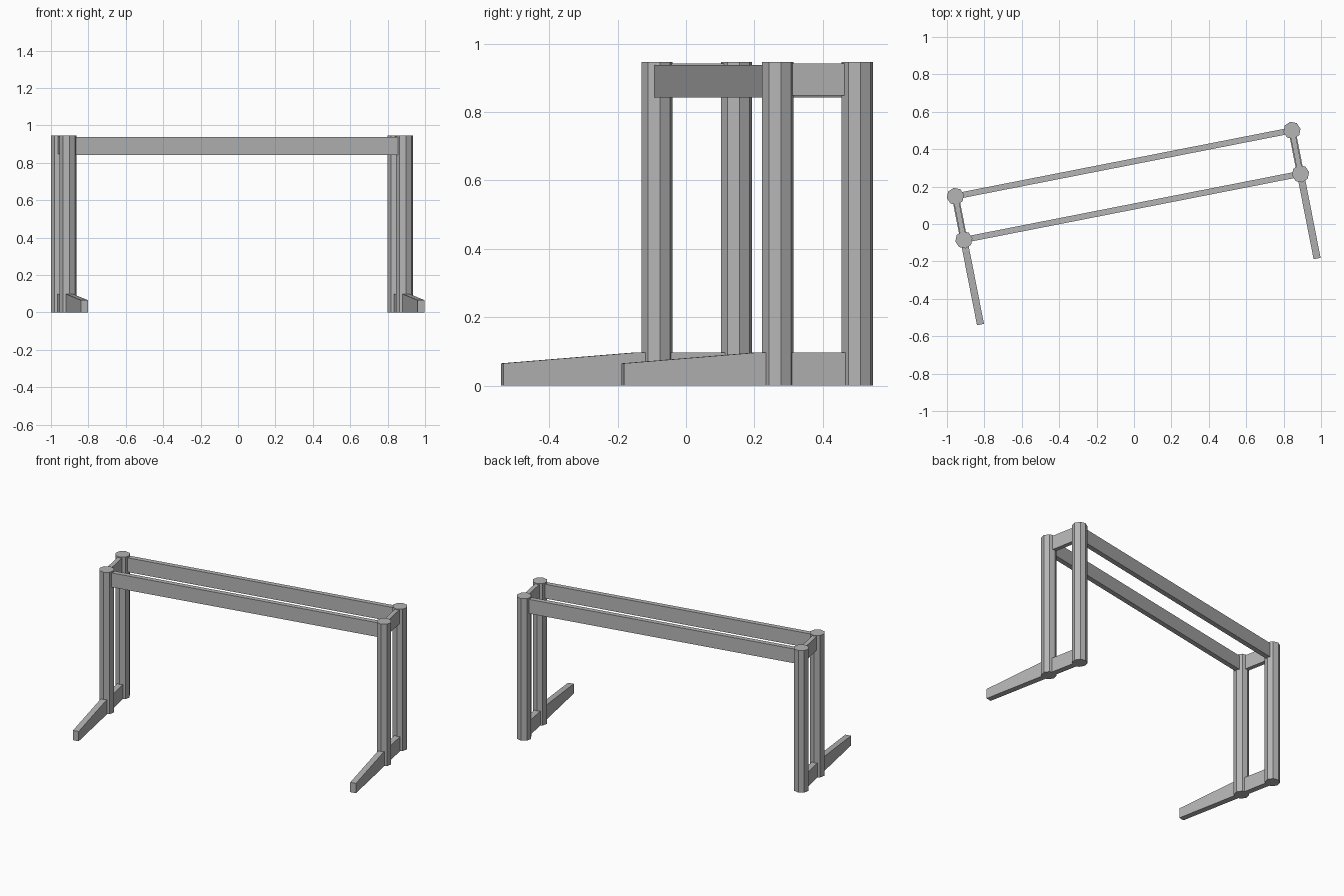
import bpy, bmesh, math
from mathutils import Matrix

cube = bpy.data.objects.get("Cube")
if cube:
    bpy.data.objects.remove(cube, do_unlink=True)

grey = bpy.data.materials.new("plain grey")
grey.use_nodes = True
colour = (0.46, 0.46, 0.46, 1.0)
grey.diffuse_color = colour
grey.node_tree.nodes["Principled BSDF"].inputs["Base Color"].default_value = colour

# The whole frame is turned slightly about the vertical axis
FRAME = Matrix.Translation((-0.0325, 0.208, 0)) @ Matrix.Rotation(math.radians(11.1), 4, 'Z')
HALF_X, HALF_Y = 0.917, 0.1185      # post centres
POST_R, POST_H = 0.0465, 0.947


def finish(bm, name):
    bmesh.ops.recalc_face_normals(bm, faces=bm.faces)
    bm.transform(FRAME)
    mesh = bpy.data.meshes.new(name)
    bm.to_mesh(mesh)
    bm.free()
    mesh.materials.append(grey)
    obj = bpy.data.objects.new(name, mesh)
    bpy.context.collection.objects.link(obj)
    return obj


def box(name, centre, size):
    bm = bmesh.new()
    bmesh.ops.create_cube(bm, size=1, matrix=Matrix.Translation(centre) @ Matrix.Diagonal((*size, 1)))
    return finish(bm, name)


def post(name, x, y):
    bm = bmesh.new()
    bmesh.ops.create_cone(bm, cap_ends=True, segments=8, radius1=POST_R, radius2=POST_R,
                          depth=POST_H, matrix=Matrix.Translation((x, y, POST_H / 2)))
    return finish(bm, name)


def foot(name, x, width=0.038):
    # Side profile (y, z): level between the posts, tapering to the tip
    profile = [(HALF_Y, 0), (HALF_Y, 0.097), (-0.18, 0.097), (-0.58, 0.065), (-0.58, 0)]
    bm = bmesh.new()
    face = bm.faces.new([bm.verts.new((x - width / 2, y, z)) for y, z in profile])
    out = bmesh.ops.extrude_face_region(bm, geom=[face])
    verts = [v for v in out["geom"] if isinstance(v, bmesh.types.BMVert)]
    bmesh.ops.translate(bm, verts=verts, vec=(width, 0, 0))
    return finish(bm, name)


for side, sx in (("left", 1), ("right", -1)):
    x = sx * HALF_X
    # Octagonal posts
    post(f"front_post_{side}", x, -HALF_Y)
    post(f"back_post_{side}", x, HALF_Y)
    # Tapered foot and short top crossbar
    foot(f"foot_{side}", x)
    box(f"crossbar_{side}", (x, 0, 0.895), (0.028, 2 * HALF_Y, 0.094))

# Long top rails
for end, sy in (("front", -1), ("back", 1)):
    box(f"{end}_rail", (0, sy * HALF_Y, 0.8895), (2 * HALF_X, 0.032, 0.095))
